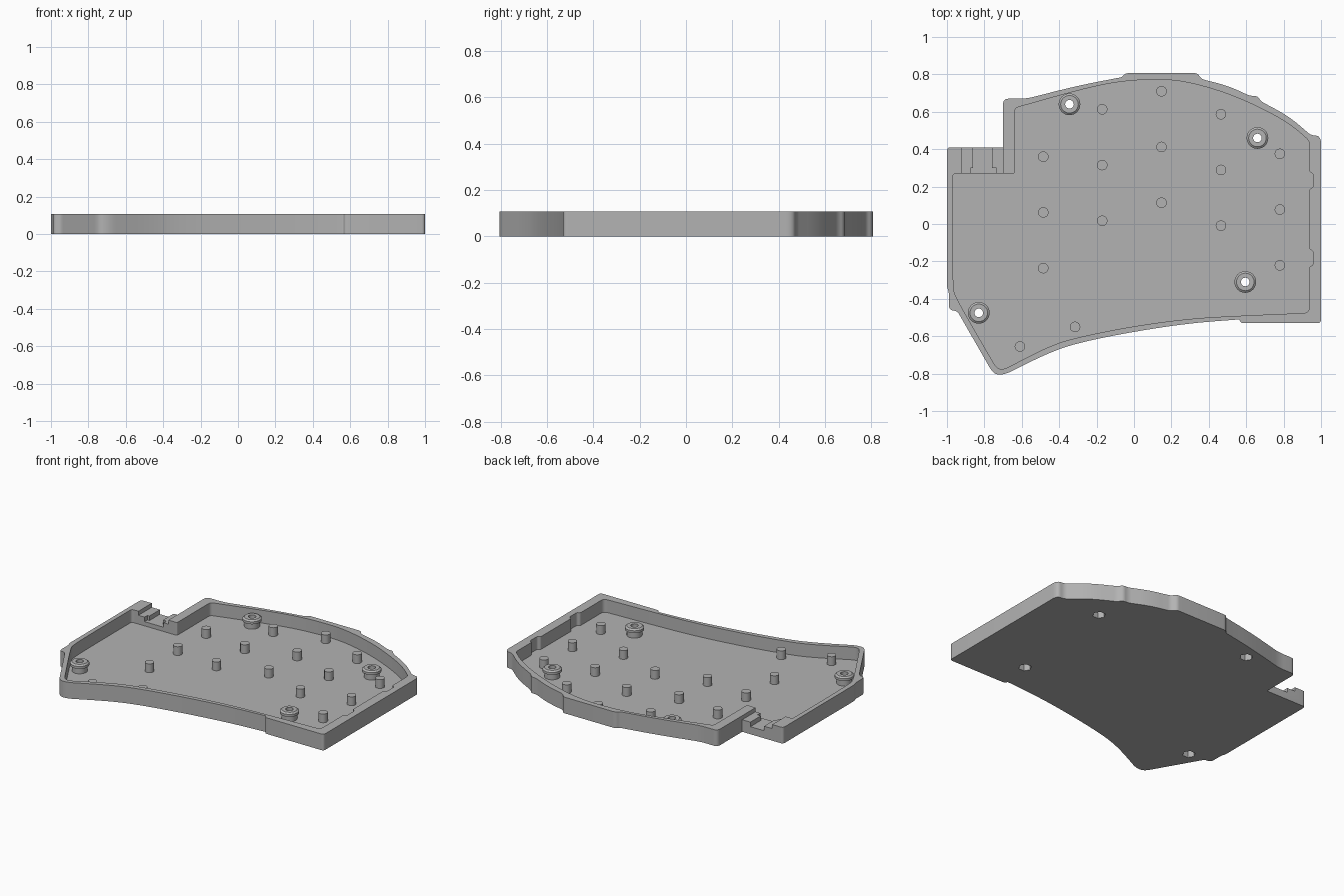
import bpy, bmesh, math
from mathutils import Vector

cube = bpy.data.objects.get("Cube")
if cube:
    bpy.data.objects.remove(cube, do_unlink=True)

HEIGHT, FLOOR = 0.107, 0.022

grey = bpy.data.materials.new("light grey plastic")
grey.use_nodes = True
grey.diffuse_color = (0.45, 0.45, 0.45, 1)
grey.node_tree.nodes["Principled BSDF"].inputs["Base Color"].default_value = grey.diffuse_color


def finish(name, bm):
    bmesh.ops.recalc_face_normals(bm, faces=bm.faces)
    mesh = bpy.data.meshes.new(name)
    bm.to_mesh(mesh)
    bm.free()
    mesh.materials.append(grey)
    obj = bpy.data.objects.new(name, mesh)
    bpy.context.collection.objects.link(obj)
    return obj


def rounded(points, steps=6):
    """Round each corner by its third value; points without one form a smooth curve."""
    out = []
    for i, p in enumerate(points):
        here = Vector(p[:2])
        reach = p[2] if len(p) > 2 else 1
        ends = []
        for q in (points[i - 1], points[(i + 1) % len(points)]):
            edge = Vector(q[:2]) - here
            ends.append(here + edge.normalized() * min(reach, edge.length * 0.499))
        if reach == 0:
            out.append(here)
            continue
        for k in range(steps + 1):
            t = k / steps
            out.append(ends[0] * (1 - t) ** 2 + here * 2 * t * (1 - t) + ends[1] * t * t)
    return out


def prism(name, outline, z0, z1):
    bm = bmesh.new()
    base = bm.faces.new([bm.verts.new((p[0], p[1], z0)) for p in outline])
    top = bmesh.ops.extrude_face_region(bm, geom=[base])["geom"]
    bmesh.ops.translate(bm, vec=(0, 0, z1 - z0),
                        verts=[v for v in top if isinstance(v, bmesh.types.BMVert)])
    return finish(name, bm)


def disc(x, y, r, n):
    return [(x + r * math.cos(math.tau * k / n), y + r * math.sin(math.tau * k / n))
            for k in range(n)]


def box(name, x0, x1, y0, y1, z0, z1):
    return prism(name, [(x0, y0), (x1, y0), (x1, y1), (x0, y1)], z0, z1)


def lathe(name, x, y, profile, n=32):
    bm = bmesh.new()
    rings = [[bm.verts.new((*p, z)) for p in disc(x, y, r, n)] for r, z in profile]
    for a, b in zip(rings, rings[1:]):
        for k in range(n):
            j = (k + 1) % n
            bm.faces.new((a[k], a[j], b[j], b[k]))
    bm.faces.new(rings[0])
    bm.faces.new(rings[-1])
    return finish(name, bm)


def cut(obj, cutters):
    bpy.context.view_layer.objects.active = obj
    for c in cutters:
        mod = obj.modifiers.new("cut", 'BOOLEAN')
        mod.operation, mod.solver, mod.object = 'DIFFERENCE', 'EXACT', c
        bpy.ops.object.modifier_apply(modifier=mod.name)


def smooth(obj):
    bpy.ops.object.select_all(action='DESELECT')
    obj.select_set(True)
    bpy.context.view_layer.objects.active = obj
    bpy.ops.object.shade_smooth_by_angle(angle=math.radians(30))


# Outer edge of the tray, clockwise from the connector notch
outer = [
    (-1, .41, .02), (-.7, .41, 0), (-.7, .67, .03), (-.575, .67, .04),
    (-.3, .74), (-.065, .785, .01), (-.045, .807, .02), (.34, .807, .02), (.36, .775, .02),
    (.5, .74), (.62, .685, .02), (.66, .685, .02), (.68, .655, .02),
    (.83, .575), (.945, .475, .02), (1, .47, .04), (1, -.53, .02),
    (.57, -.53, .02), (.565, -.51, .01), (.3, -.53), (0, -.575), (-.3, -.635),
    (-.46, -.69), (-.69, -.805, .04), (-.75, -.805, .04),
    (-.945, -.465, .02), (-.99, -.46, .03), (-.99, -.36, .02), (-1, -.34, .02)]

# Inner edge of the wall, with two small recesses on the straight side
inner = [
    (-.97, .27, .02), (-.637, .27, .01), (-.637, .62, .02),
    (-.3, .715), (-.1, .76), (.1, .775), (.27, .765), (.5, .7), (.7, .61), (.84, .53),
    (.937, .445, .02), (.937, .28, .01), (.957, .27, .01), (.957, .195, .01),
    (.937, .185, .01), (.937, -.135, .01), (.957, -.145, .01), (.957, -.22, .01),
    (.937, -.23, .01), (.937, -.475, .03), (.57, -.49), (.3, -.505), (0, -.545),
    (-.3, -.605), (-.45, -.65), (-.7, -.78, .04), (-.735, -.77, .03),
    (-.95, -.4), (-.97, -.34)]

tray = prism("tray", rounded(outer), 0, HEIGHT)
cavity = prism("cavity_cutter", rounded(inner), FLOOR, HEIGHT * 2)

# Stepped connector opening in the notch wall
opening = [
    box("ledge_cutter", -.92, -.7, .25, .43, .08, .2),
    box("slot_cutter", -.86, -.76, .25, .44, .05, .21),
    box("wide_slot_cutter", -.875, -.735, .24, .3, .05, .22)]

# Screw holes with hexagonal nut pockets underneath
boss_spots = [(-.345, .64), (.66, .46), (.595, -.31), (-.83, -.475)]
holes, pockets = [], []
for x, y in boss_spots:
    holes.append(prism("screw_hole_cutter", disc(x, y, .023, 24), -.1, .2))
    pockets.append(prism("nut_pocket_cutter", disc(x, y, .04, 6), -.05, .045))
cut(tray, [cavity] + opening + pockets)
smooth(tray)

# Flanged screw bosses
for i, (x, y) in enumerate(boss_spots):
    boss = lathe(f"screw_boss_{i + 1}", x, y, [
        (.047, FLOOR - .004), (.047, .055), (.058, .06), (.058, .076), (.047, .085)])
    cut(boss, [pockets[i], holes[i]])
    smooth(boss)

for c in [cavity] + opening + holes + pockets:
    bpy.data.objects.remove(c, do_unlink=True)

# Support pegs: five staggered columns of three, and two in the lower corner
columns = [(-.485, .36), (-.17, .613), (.147, .71), (.465, .587), (.78, .375)]
pegs = [(x, y - row * .298) for x, y in columns for row in range(3)]
pegs += [(-.315, -.55), (-.61, -.655)]
for i, (x, y) in enumerate(pegs):
    smooth(prism(f"support_peg_{i + 1}", disc(x, y, .028, 24), FLOOR - .004, .08))
